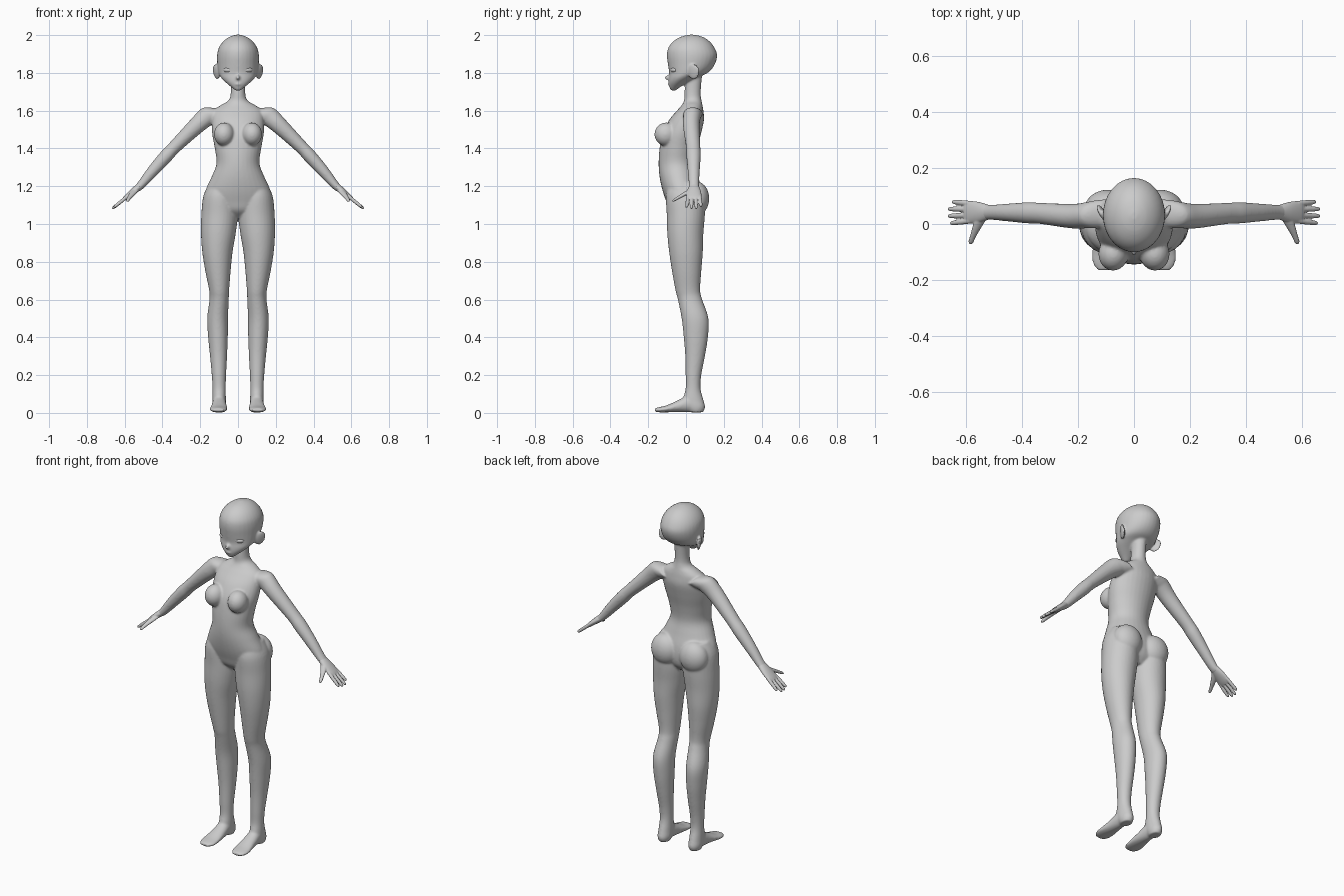
import bpy, bmesh, math
from mathutils import Vector, Matrix

X, Y, Z = Vector((1, 0, 0)), Vector((0, 1, 0)), Vector((0, 0, 1))
DIAG = Vector((0.7, 0, 0.71))


def spline(rows, n=5):
    """Catmull-Rom resampling of section rows."""
    out = []
    for i in range(len(rows) - 1):
        p = [rows[max(0, min(len(rows) - 1, i + k))] for k in (-1, 0, 1, 2)]
        for j in range(n):
            t = j / n
            out.append([0.5 * (2 * b + (c - a) * t + (2 * a - 5 * b + 4 * c - d) * t * t
                               + (3 * b - a - 3 * c + d) * t ** 3) for a, b, c, d in zip(*p)])
    return out + [list(rows[-1])]


def loft(bm, rows, u, v, s=1, n=32):
    """Skin of elliptic sections (x, y, z, radius_u, radius_v); s=-1 mirrors it."""
    rings = []
    for x, y, z, ra, rb in spline(rows):
        ring = []
        for k in range(n):
            a = 2 * math.pi * k / n
            p = Vector((x, y, z)) + u * ra * math.cos(a) + v * rb * math.sin(a)
            ring.append(bm.verts.new((p.x * s, p.y, p.z)))
        rings.append(ring)
    for r, q in zip(rings, rings[1:]):
        for k in range(n):
            bm.faces.new((r[k], r[(k + 1) % n], q[(k + 1) % n], q[k]))
    bm.faces.new(rings[0])
    bm.faces.new(rings[-1])


def stack(rows):
    """(z, centre x, half width, front y, back y) -> loft rows."""
    return [(cx, (f + b) / 2, z, w, (b - f) / 2) for z, cx, w, f, b in rows]


def blob(bm, c, r, s=1, turn=(0, 0, 0)):
    """Ellipsoid, mirrored with s=-1."""
    rot = Matrix.Identity(4)
    for ang, ax in zip(turn, 'XYZ'):
        rot = Matrix.Rotation(math.radians(ang * (1 if ax == 'X' else s)), 4, ax) @ rot
    m = Matrix.Translation((c[0] * s, c[1], c[2])) @ rot @ Matrix.Diagonal((*r, 1))
    bmesh.ops.create_uvsphere(bm, u_segments=32, v_segments=20, radius=1, matrix=m)


def finish(bm, name, voxel=None, smooth=0):
    bmesh.ops.recalc_face_normals(bm, faces=bm.faces)
    for f in bm.faces:
        f.smooth = True
    me = bpy.data.meshes.new(name)
    bm.to_mesh(me)
    bm.free()
    ob = bpy.data.objects.new(name, me)
    bpy.context.collection.objects.link(ob)
    if voxel:
        m = ob.modifiers.new("fuse", 'REMESH')
        m.mode = 'VOXEL'
        m.voxel_size = voxel
        m.use_smooth_shade = True
        m = ob.modifiers.new("soften", 'SMOOTH')
        m.factor = 0.5
        m.iterations = smooth
    return ob


body = bmesh.new()

# torso and neck
loft(body, stack([
    (1.03, 0, .05, -.04, .05), (1.07, 0, .14, -.085, .08), (1.12, 0, .178, -.105, .09),
    (1.18, 0, .171, -.125, .085), (1.25, 0, .14, -.14, .065), (1.32, 0, .114, -.145, .05),
    (1.40, 0, .123, -.14, .06), (1.48, 0, .137, -.125, .08), (1.55, 0, .138, -.09, .095),
    (1.60, 0, .128, -.048, .092), (1.63, 0, .09, -.022, .087), (1.655, 0, .05, -.01, .082),
    (1.70, 0, .038, -.008, .078), (1.82, 0, .038, 0, .088)]), X, Y)

# head
loft(body, stack([
    (1.706, 0, .012, -.08, -.055), (1.725, 0, .036, -.088, -.03), (1.75, 0, .066, -.092, .01),
    (1.775, 0, .09, -.091, .06), (1.80, 0, .103, -.089, .115), (1.84, 0, .109, -.095, .15),
    (1.89, 0, .111, -.101, .165), (1.93, 0, .103, -.095, .153), (1.965, 0, .08, -.07, .127),
    (1.99, 0, .047, -.03, .09), (2.002, 0, .012, .015, .045)]), X, Y)
blob(body, (0, -.09, 1.777), (.011, .025, .013), turn=(12, 0, 0))   # nose
blob(body, (0, -.088, 1.74), (.017, .009, .006))                    # lips

for s in (1, -1):
    # leg
    loft(body, stack([
        (1.22, .09, .06, -.09, .07), (1.15, .098, .085, -.106, .10), (1.05, .098, .096, -.102, .10),
        (.95, .104, .092, -.099, .092), (.85, .109, .080, -.089, .089), (.75, .106, .067, -.074, .081),
        (.65, .1, .053, -.056, .075), (.60, .1, .051, -.043, .086), (.50, .108, .055, -.023, .119),
        (.40, .106, .052, -.012, .116), (.30, .103, .045, -.004, .1), (.20, .101, .038, -.002, .081),
        (.13, .1, .035, -.002, .077), (.07, .1, .036, -.015, .092), (.03, .1, .036, 0, .101),
        (.003, .1, .028, .02, .09)]), X, Y, s)
    # foot
    loft(body, [
        (.1, .08, .04, .03, .035), (.1, .02, .05, .035, .046), (.1, -.04, .036, .04, .032),
        (.103, -.1, .022, .047, .019), (.104, -.14, .017, .044, .014), (.104, -.165, .015, .028, .009)],
        X, Z, s)
    # arm
    loft(body, [
        (.09, .04, 1.585, .05, .04), (.135, .035, 1.58, .05, .053), (.165, .032, 1.568, .047, .052),
        (.22, .028, 1.52, .044, .045), (.335, .038, 1.408, .038, .035), (.38, .04, 1.36, .038, .036),
        (.45, .041, 1.282, .032, .031), (.515, .042, 1.205, .027, .022), (.54, .042, 1.183, .03, .017)],
        Y, DIAG, s)
    # chest, seat and ear
    blob(body, (.073, -.105, 1.475), (.054, .062, .062), s, (-12, 0, 8))
    blob(body, (.092, .055, 1.135), (.085, .068, .09), s)
    blob(body, (.115, .04, 1.806), (.010, .034, .042), s, (-12, 8, -28))
finish(body, "body", 0.0055, 9)

white = bpy.data.materials.new("eye_white")
white.diffuse_color = (1, 1, 1, 1)
for s, side in ((1, "left"), (-1, "right")):
    # palm, fingers and thumb
    hand = bmesh.new()
    loft(hand, [
        (.52, .042, 1.2, .026, .019), (.555, .042, 1.172, .037, .017),
        (.59, .042, 1.143, .041, .013), (.605, .042, 1.13, .037, .009)], Y, DIAG, s)
    for i, reach in enumerate((.90, 1.0, 1.0, .82)):
        y0, y1 = .011 + i * .0207, .003 + i * .0255
        loft(hand, [(.585 + .08 * reach * t, y0 + (y1 - y0) * t, 1.147 - .066 * reach * t, r, r)
                    for t, r in ((0, .0095), (.5, .0095), (.88, .008), (1, .004))], Y, DIAG, s, 16)
    loft(hand, [
        (.54, .03, 1.182, .018, .012), (.56, -.005, 1.16, .016, .012), (.575, -.04, 1.14, .011, .01),
        (.584, -.064, 1.126, .009, .008), (.587, -.072, 1.122, .004, .004)],
        Vector((.9, .4, 0)), Vector((.2, 0, .95)), s, 16)
    finish(hand, side + "_hand", 0.0032, 3)
    # eye
    eye = bmesh.new()
    blob(eye, (.053, -.064, 1.815), (.027, .015, .014), s, (0, 0, 26))
    finish(eye, side + "_eye").data.materials.append(white)
